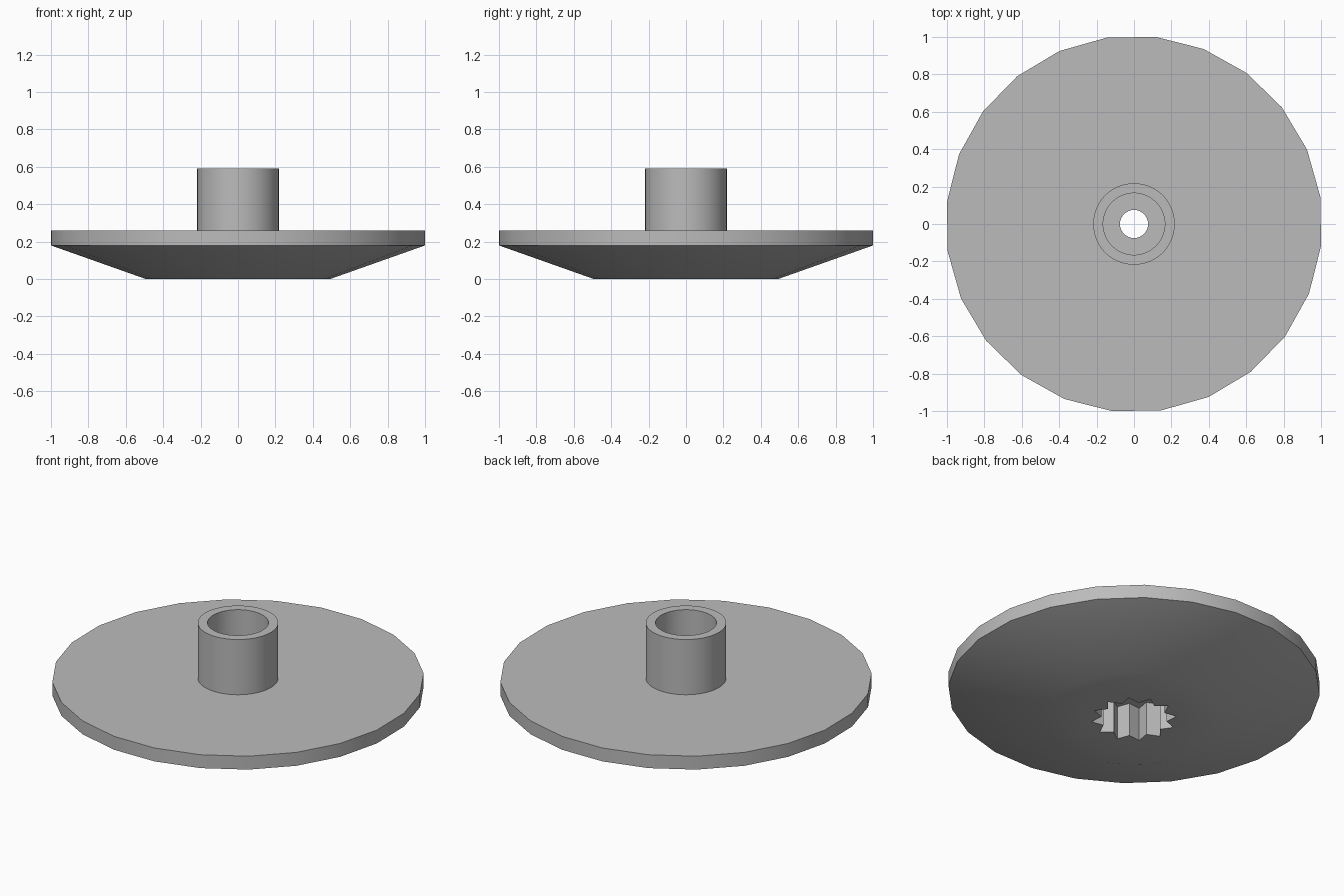
import bpy, bmesh, math

if "Cube" in bpy.data.objects:
    bpy.data.objects.remove(bpy.data.objects["Cube"])

bm = bmesh.new()
TURN = math.radians(8.3)      # rotation of the 24-sided plate
STAR_TURN = math.radians(13)  # rotation of the toothed socket


def loop(count, z, r, r2=None, turn=0.0):
    """Closed ring of edges; alternates between r and r2 when both are given."""
    vs = []
    for i in range(count):
        a = turn + 2 * math.pi * i / count
        rad = r if r2 is None or i % 2 == 0 else r2
        vs.append(bm.verts.new((rad * math.cos(a), rad * math.sin(a), z)))
    for i in range(count):
        bm.edges.new((vs[i], vs[(i + 1) % count]))
    return vs


def wall(a, b):
    """Quads between two rings with the same number of points."""
    n = len(a)
    for i in range(n):
        j = (i + 1) % n
        bm.faces.new((a[i], a[j], b[j], b[i]))


def flat_ring(outer, inner):
    """Flat face with a hole, between any two rings at one height."""
    edges = []
    for vs in (outer, inner):
        edges += [bm.edges.get((vs[i - 1], vs[i])) for i in range(len(vs))]
    bmesh.ops.triangle_fill(bm, use_beauty=True, use_dissolve=False, edges=edges)


# plate: sloped underside, thin rim, flat top
base = loop(24, 0.0, 0.495, turn=TURN)
rim_low = loop(24, 0.18, 1.007, turn=TURN)
rim_top = loop(24, 0.26, 1.007, turn=TURN)
wall(base, rim_low)
wall(rim_low, rim_top)

# hub tube with a bore
hub_low = loop(64, 0.26, 0.218)
hub_top = loop(64, 0.59, 0.218)
bore_top = loop(64, 0.59, 0.165)
bore_floor = loop(64, 0.27, 0.165)
flat_ring(rim_top, hub_low)
wall(hub_low, hub_top)
wall(hub_top, bore_top)
wall(bore_top, bore_floor)

# screw hole through the bore floor
hole_top = loop(32, 0.27, 0.075)
hole_low = loop(32, 0.20, 0.075)
flat_ring(bore_floor, hole_top)
wall(hole_top, hole_low)

# twelve-toothed socket underneath
star_top = loop(24, 0.20, 0.232, 0.178, STAR_TURN)
star_low = loop(24, 0.0, 0.232, 0.178, STAR_TURN)
flat_ring(star_top, hole_low)
wall(star_top, star_low)
flat_ring(base, star_low)

bmesh.ops.recalc_face_normals(bm, faces=bm.faces[:])
mesh = bpy.data.meshes.new("flanged_hub")
bm.to_mesh(mesh)
bm.free()

grey = bpy.data.materials.new("grey")
grey.diffuse_color = (0.5, 0.5, 0.5, 1)
grey.use_nodes = True
grey.node_tree.nodes["Principled BSDF"].inputs["Base Color"].default_value = grey.diffuse_color
mesh.materials.append(grey)

hub = bpy.data.objects.new("flanged_hub", mesh)
bpy.context.collection.objects.link(hub)
bpy.context.view_layer.objects.active = hub
hub.select_set(True)
bpy.ops.object.shade_smooth_by_angle(angle=math.radians(30))
